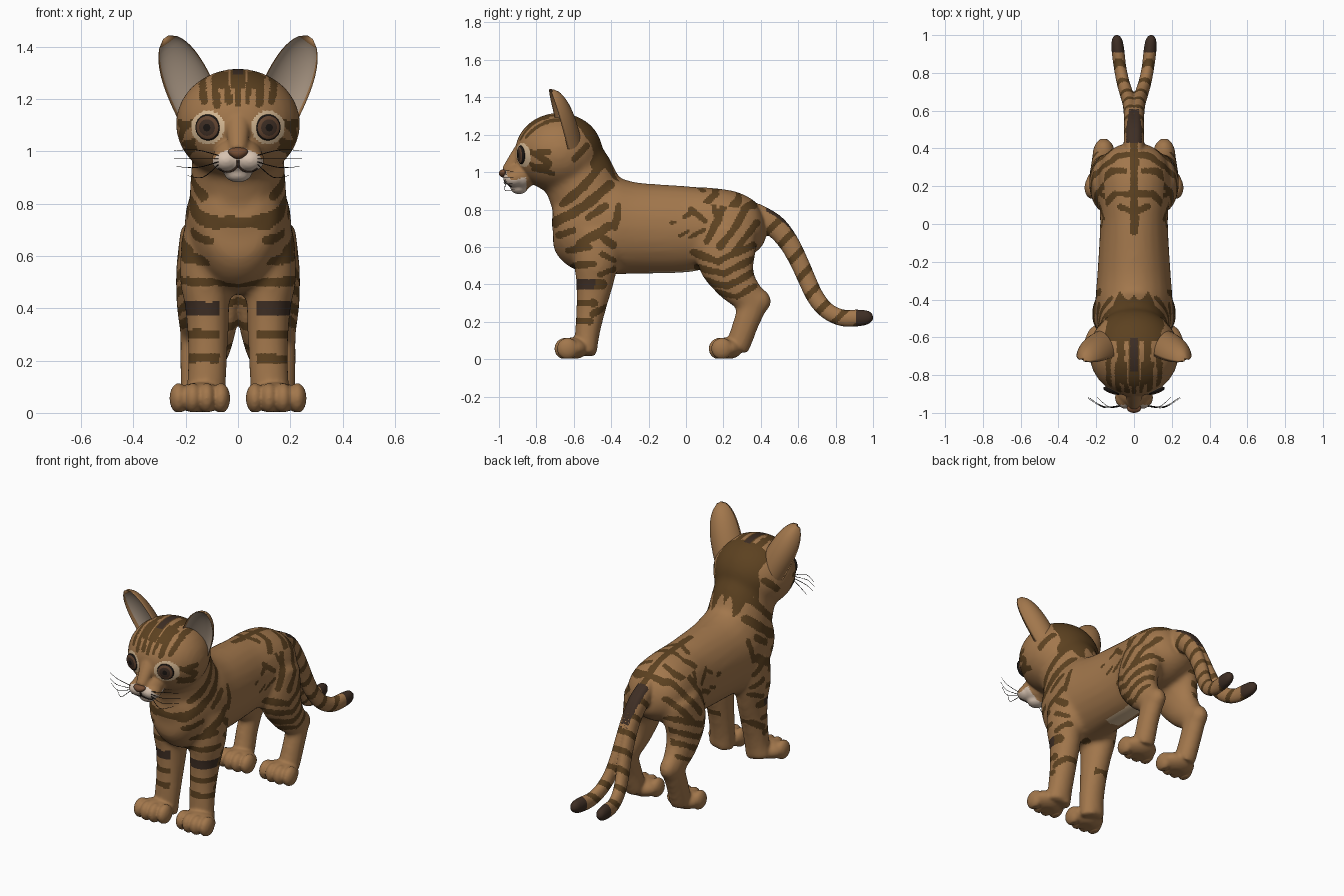
import bpy, bmesh, math
from mathutils import Vector, Matrix, noise
from mathutils.bvhtree import BVHTree

if "Cube" in bpy.data.objects:
    bpy.data.objects.remove(bpy.data.objects["Cube"])


def lin(c):
    c /= 255
    return c / 12.92 if c <= 0.04045 else ((c + 0.055) / 1.055) ** 2.4


PALETTE = [("tan fur", 162, 119, 76), ("brown stripe", 92, 65, 32), ("dark brown", 62, 46, 36),
           ("cream", 218, 188, 150), ("pale muzzle", 214, 194, 176), ("inner ear", 182, 162, 142),
           ("nose brown", 118, 78, 52), ("iris brown", 98, 68, 48), ("black", 26, 21, 18)]
FUR, STRIPE, DARK, CREAM, PALE, EAR, NOSE, IRIS, BLACK = range(9)
MATS = []
for name, r, g, b in PALETTE:
    m = bpy.data.materials.new(name)
    m.diffuse_color = (lin(r), lin(g), lin(b), 1)
    m.use_nodes = True
    m.node_tree.nodes["Principled BSDF"].inputs["Base Color"].default_value = m.diffuse_color
    MATS.append(m)


def add(name, bm, mat=None):
    """Turn a bmesh into a smooth object; mat None keeps face indices."""
    me = bpy.data.meshes.new(name)
    for f in bm.faces:
        f.smooth = True
        if mat is not None:
            f.material_index = mat
    bm.to_mesh(me)
    bm.free()
    for m in MATS:
        me.materials.append(m)
    ob = bpy.data.objects.new(name, me)
    bpy.context.scene.collection.objects.link(ob)
    return ob


def ball(bm, c, r):
    bmesh.ops.create_uvsphere(bm, u_segments=28, v_segments=18, radius=1,
                              matrix=Matrix.Translation(c) @ Matrix.Diagonal((*r, 1)))


def spline(pts, k=4):
    out = []
    for i in range(len(pts) - 1):
        p = [pts[max(i - 1, 0)], pts[i], pts[i + 1], pts[min(i + 2, len(pts) - 1)]]
        for j in range(k):
            t = j / k
            out.append([0.5 * (2 * b + (c - a) * t + (2 * a - 5 * b + 4 * c - d) * t * t
                               + (3 * b - a - 3 * c + d) * t ** 3) for a, b, c, d in zip(*p)])
    return out + [list(pts[-1])]


def loft(bm, pts, s=1, n=24):
    """Tube through points (x, y, z, half width, half depth)."""
    pts = spline([(p[0] * s, *p[1:]) for p in pts])
    P = [Vector(p[:3]) for p in pts]
    rings = []
    for i, p in enumerate(pts):
        t = (P[min(i + 1, len(P) - 1)] - P[max(i - 1, 0)]).normalized()
        a = Vector((1, 0, 0)) - t * t.x
        if a.length < 0.05:
            a = t.cross(Vector((0, 0, 1)))
        a.normalize()
        b = t.cross(a)
        rings.append([bm.verts.new(P[i] + a * p[3] * math.cos(w) + b * p[4] * math.sin(w))
                      for w in (2 * math.pi * k / n for k in range(n))])
    for r, q in zip(rings, rings[1:]):
        for k in range(n):
            bm.faces.new((r[k], r[(k + 1) % n], q[(k + 1) % n], q[k]))
    bm.faces.new(rings[0][::-1])
    bm.faces.new(rings[-1])


def fuse(bm, voxel, rounds):
    """Merge overlapping parts into one skin and soften the joints."""
    bmesh.ops.recalc_face_normals(bm, faces=bm.faces)
    ob = add("fuse", bm, 0)
    m = ob.modifiers.new("skin", 'REMESH')
    m.mode, m.voxel_size = 'VOXEL', voxel
    m = ob.modifiers.new("soften", 'SMOOTH')
    m.factor, m.iterations = 0.5, rounds
    ev = ob.evaluated_get(bpy.context.evaluated_depsgraph_get())
    me = bpy.data.meshes.new_from_object(ev)
    out = bmesh.new()
    out.from_mesh(me)
    bpy.data.objects.remove(ob)
    return out


# Torso, neck, head and legs
bm = bmesh.new()
loft(bm, [(0, -.71, .79, .08, .07), (0, -.66, .78, .15, .17), (0, -.55, .74, .19, .26),
          (0, -.42, .715, .205, .265), (0, -.27, .70, .195, .245), (0, 0, .695, .18, .232),
          (0, .15, .71, .188, .207), (0, .29, .71, .185, .18), (0, .38, .715, .14, .13), (0, .42, .72, .07, .07)])
loft(bm, [(0, -.62, 1.10, .17, .17), (0, -.595, 1.02, .175, .19), (0, -.55, .92, .18, .195), (0, -.5, .78, .19, .2)])
ball(bm, (0, -.68, 1.105), (.239, .236, .212))
for s in (1, -1):
    loft(bm, [(.125, -.46, .68, .09, .14), (.128, -.48, .52, .095, .12), (.118, -.488, .41, .085, .102),
              (.115, -.508, .27, .078, .08), (.12, -.53, .12, .076, .066), (.13, -.535, .02, .08, .06)], s)
    loft(bm, [(.13, .24, .70, .09, .14), (.145, .215, .54, .092, .16), (.155, .265, .41, .08, .115),
              (.16, .35, .30, .062, .08), (.162, .32, .19, .06, .07), (.155, .27, .05, .064, .066)], s)
    ball(bm, (.16 * s, .385, .31), (.058, .072, .07))
bm = fuse(bm, 0.018, 6)

# Paws, twin tail and muzzle
for s in (1, -1):
    for py in (-.605, .22):
        ball(bm, (.145 * s, py, .058), (.108, .085, .058))
        for k in range(4):
            dx = -.081 + .054 * k
            ball(bm, ((.146 + dx) * s, py - .048 + .25 * abs(dx), .056), (.035, .058, .058))
    loft(bm, [(.01, .36, .77, .045, .07), (.012, .47, .715, .042, .062), (.015, .545, .63, .038, .055),
              (.02, .60, .53, .036, .05), (.026, .645, .43, .036, .048), (.04, .69, .335, .035, .047),
              (.058, .75, .262, .034, .045), (.074, .83, .222, .033, .045), (.085, .92, .22, .034, .045),
              (.09, .975, .224, .028, .036), (.09, 1.0, .226, .012, .014)], s)
    ball(bm, (.045 * s, -.918, .967), (.056, .06, .046))
ball(bm, (0, -.885, .98), (.095, .085, .075))
ball(bm, (0, -.893, .915), (.052, .046, .033))
loft(bm, [(0, -.84, 1.16, .05, .05), (0, -.90, 1.085, .045, .04), (0, -.955, 1.0, .034, .035)])
body = fuse(bm, 0.008, 4)

# Markings: (half width, path) in side view (y, z), top view (|x|, y) and front view (|x|, z)
SIDE_FRONT = [(.026, (-.70, .73, -.55, .81, -.41, .93)), (.022, (-.66, .83, -.55, .92, -.46, 1.03)),
              (.017, (-.68, .66, -.60, .69)), (.025, (-.56, .62, -.47, .67, -.41, .71)),
              (.02, (-.47, .67, -.39, .61)), (.02, (-.63, .58, -.52, .60)), (.017, (-.45, .56, -.39, .53)),
              (.018, (-.38, .70, -.36, .82)), (.02, (-.52, .76, -.43, .82)),
              (.016, (-.60, .50, -.49, .51)), (.027, (-.60, .40, -.45, .40)), (.016, (-.46, .45, -.39, .48)),
              (.018, (-.60, .30, -.49, .30)), (.016, (-.50, .24, -.43, .28)), (.018, (-.60, .21, -.51, .20)),
              (.017, (-.83, 1.11, -.73, 1.05)), (.015, (-.81, 1.02, -.71, .99)), (.018, (-.6, 1.07, -.53, 1.14))]
SIDE_REAR = [(.02, (.22, .86, .17, .74, .11, .63)), (.016, (.14, .86, .16, .77)), (.014, (.03, .80, .10, .74)),
             (.013, (.02, .65, .10, .69)), (.02, (.33, .82, .26, .70, .18, .60)), (.018, (.38, .73, .25, .56)),
             (.011, (-.08, .73, -.06, .73)), (.012, (-.03, .66, .01, .68)), (.012, (-.01, .76, .02, .78)),
             (.018, (.04, .57, .17, .52, .36, .61)), (.018, (.06, .49, .20, .455, .37, .54)),
             (.017, (.10, .42, .22, .39, .37, .47)), (.015, (.17, .355, .27, .33, .37, .39))]
TOP = [(.022, (0, -.04, 0, .42)), (.017, (0, .06, .07, .09)), (.018, (0, .16, .1, .16, .17, .09)),
       (.018, (.05, .28, .12, .28, .19, .22)), (.018, (0, .37, .09, .36, .16, .31))]
FACE = [(.011, (0, 1.18, 0, 1.27)), (.012, (.035, 1.19, .05, 1.30)), (.014, (.08, 1.18, .09, 1.28)),
        (.013, (.13, 1.19, .14, 1.26)), (.013, (.175, 1.105, .24, 1.11)), (.012, (.17, 1.04, .23, 1.02))]


def hits(strokes, u, v, wob):
    for w, p in strokes:
        w += wob
        for i in range(0, len(p) - 2, 2):
            ax, ay, dx, dy = p[i], p[i + 1], p[i + 2] - p[i], p[i + 3] - p[i + 1]
            t = min(1, max(0, ((u - ax) * dx + (v - ay) * dy) / (dx * dx + dy * dy)))
            if (u - ax - t * dx) ** 2 + (v - ay - t * dy) ** 2 < w * w:
                return True
    return False


def colour(c, n):
    x, y, z = abs(c.x), c.y, c.z
    out = n.x if c.x > 0 else -n.x
    wob = noise.noise(c * 14) * .007
    if y > .43 and y + z * .3 > .6:                                   # tail bands and tips
        if y > .91 or (n.z > .45 and y < .62 and x < .045):
            return DARK
        return STRIPE if math.sin(45 * (y - z)) + wob * 20 > .5 else FUR
    if y < -.6 and z > .87:                                           # face
        if y < -.855 and (x / .1) ** 2 + ((z - .944) / .068) ** 2 < 1:
            return PALE
        if y < -.75 and math.hypot(x - .115, z - 1.092) < .064:
            return CREAM
        if z > 1.24 and y > -.86 and (x < .026 or .052 < x + wob < .09 or .12 < x + wob < .145):
            return DARK if x < .02 and y > -.78 else STRIPE
        if n.y < -.2 and hits(FACE, x, z, wob):
            return STRIPE
    if y > -.62 and z > 1.0 + .05 * math.sin(x * 60) and x < .155 + wob * 3:   # nape
        return STRIPE
    if y < -.3 and out > -.6 and hits(SIDE_FRONT, y, z, wob):
        return DARK if .37 < z < .43 and n.y < 0 else STRIPE
    if y > -.12 and out > -.15:
        if z > .8 and n.z > .55:
            return STRIPE if hits(TOP, x, y, wob) else FUR
        if hits(SIDE_REAR, y, z, wob):
            return STRIPE
    if n.z < -.8 and x < .05 and .4 < z < .55 and -.2 < y < .08:      # belly patch
        return CREAM
    return FUR


for v in body.verts:
    v.co.z = max(v.co.z, .004)
body.normal_update()
for f in body.faces:
    f.material_index = colour(f.calc_center_median(), f.normal)
tree = BVHTree.FromBMesh(body)
add("body", body)


def on_face(x, z):
    hit = tree.ray_cast(Vector((x, -2, z)), Vector((0, 1, 0)))
    return hit[0], hit[1]


# Ears: cupped shells with a pale inside
for s, side in ((1, "left"), (-1, "right")):
    bm = bmesh.new()
    base, tip = Vector((.165, -.665, 1.2)), Vector((.277, -.725, 1.437))
    across, back = Vector((.78, .28, -.56)), Vector((-.15, .97, .0))
    rings, N, M = [], 32, 16
    for i in range(M + 1):
        v = -.3 + 1.3 * i / M
        w = max(.012, .097 * math.sqrt(max(0, 1 - max(v, 0) ** 2.6)))
        ring = []
        for k in range(N):
            a = 2 * math.pi * k / N
            d = (w * .85 + .018) * math.sin(a) if math.sin(a) > 0 else -w * .6 * math.sin(a)
            p = base.lerp(tip, v) + across * w * math.cos(a) + back * d
            ring.append(bm.verts.new((p.x * s, p.y, p.z)))
        rings.append(ring)
    for r, q in zip(rings[:-1], rings[1:]):
        for k in range(N):
            f = bm.faces.new((r[k], r[(k + 1) % N], q[(k + 1) % N], q[k]))
            f.material_index = EAR if N // 2 + 2 <= k < N - 2 and q is not rings[-1] else FUR
    bm.faces.new(rings[0])
    bm.faces.new(rings[-1])
    bmesh.ops.recalc_face_normals(bm, faces=bm.faces)
    add(side + "_ear", bm)

    # Eyes: shallow domes with pupil, iris and dark rim
    bm = bmesh.new()
    bmesh.ops.create_uvsphere(bm, u_segments=32, v_segments=32, radius=1)
    for f in bm.faces:
        rho = f.calc_center_median().xy.length
        f.material_index = BLACK if rho < .3 else DARK if rho < .62 else IRIS if rho < .86 else BLACK
    p, nrm = on_face(.115 * s, 1.092)
    rot = (nrm + Vector((0, -.6, 0))).to_track_quat('Z', 'Y').to_matrix().to_4x4()
    bm.transform(Matrix.Translation(p) @ rot @ Matrix.Diagonal((.05, .05, .016, 1)))
    add(side + "_eye", bm)

    # Mouth line
    bm = bmesh.new()
    line = [on_face(x * s, z)[0] for x, z in ((.001, .968), (.004, .942), (.025, .926), (.05, .924), (.072, .936))]
    loft(bm, [(*q, .0045, .0045) for q in line], 1, 8)
    add(side + "_mouth_line", bm, DARK)

    # Whiskers
    bm = bmesh.new()
    for z, dx, dz in ((.985, .17, .03), (.972, .17, .0), (.96, .16, -.03), (.95, .12, -.07)):
        q = on_face(.075 * s, z)[0]
        loft(bm, [(q.x, q.y, q.z, .0018, .0018), (q.x + dx * .5 * s, q.y - .005, q.z + dz * .7, .0016, .0016),
                  (q.x + dx * s, q.y + .045, q.z + dz * .6, .0008, .0008)], 1, 5)
    add(side + "_whiskers", bm, BLACK)

# Nose
bm = bmesh.new()
ball(bm, (0, -.975, .993), (.036, .025, .022))
for v in bm.verts:                       # taper to a rounded triangle
    v.co.x *= 1 + (v.co.z - .993) * 16
add("nose", bm, NOSE)
